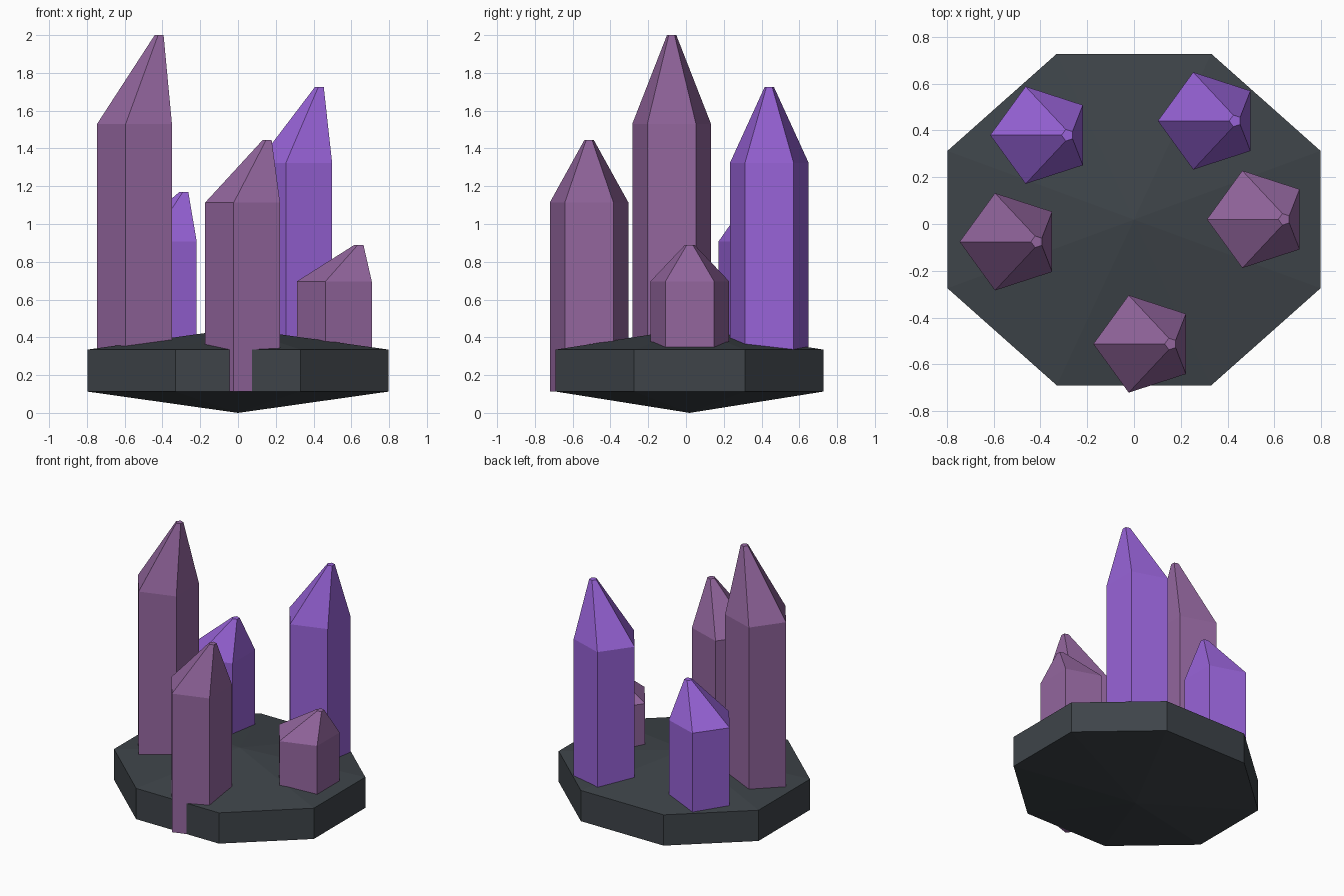
import bpy, bmesh, math

if "Cube" in bpy.data.objects:
    bpy.data.objects.remove(bpy.data.objects["Cube"])


def srgb(r, g, b):
    def lin(c):
        c /= 255
        return c / 12.92 if c <= 0.04045 else ((c + 0.055) / 1.055) ** 2.4
    return (lin(r), lin(g), lin(b), 1.0)


def material(name, color):
    m = bpy.data.materials.new(name)
    m.diffuse_color = color
    m.use_nodes = True
    m.node_tree.nodes["Principled BSDF"].inputs["Base Color"].default_value = m.diffuse_color
    return m


STONE = material("dark stone", srgb(62, 68, 73))
PLUM = material("plum crystal", srgb(147, 102, 158))
VIOLET = material("violet crystal", srgb(152, 99, 216))


def ring(bm, n, cx, cy, z, rx, ry, start):
    return [bm.verts.new((cx + rx * math.cos(start + 2 * math.pi * i / n),
                          cy + ry * math.sin(start + 2 * math.pi * i / n), z))
            for i in range(n)]


def bridge(bm, a, b):
    n = len(a)
    for i in range(n):
        j = (i + 1) % n
        bm.faces.new((a[i], a[j], b[j], b[i]))


def fan(bm, loop, apex):
    v = bm.verts.new(apex)
    for i in range(len(loop)):
        bm.faces.new((loop[i], loop[(i + 1) % len(loop)], v))


def finish(bm, name, mat):
    bmesh.ops.recalc_face_normals(bm, faces=bm.faces)
    me = bpy.data.meshes.new(name)
    bm.to_mesh(me)
    bm.free()
    me.materials.append(mat)
    ob = bpy.data.objects.new(name, me)
    bpy.context.collection.objects.link(ob)


# Rock base: octagonal slab with shallow cones above and below
BOTTOM, TOP = 0.113, 0.335
bm = bmesh.new()
rx, ry = 0.798 / math.cos(math.pi / 8), 0.709 / math.cos(math.pi / 8)
low = ring(bm, 8, 0, 0.019, BOTTOM, rx, ry, math.pi / 8)
high = ring(bm, 8, 0, 0.019, TOP, rx, ry, math.pi / 8)
bridge(bm, low, high)
fan(bm, low, (0, 0.019, 0))
fan(bm, high, (0, 0.019, TOP + 0.112))
finish(bm, "rock_base", STONE)


# Crystals: five-sided columns with a tip leaning towards +x
def crystal(name, x, y, top, mat):
    bm = bmesh.new()
    shoulder = BOTTOM + 0.751 * (top - BOTTOM)
    r = 0.219
    foot = ring(bm, 5, x, y, BOTTOM, r, r, math.pi)
    neck = ring(bm, 5, x, y, shoulder, r, r, math.pi)
    tip = ring(bm, 5, x + 0.112, y, top, 0.026, 0.026, math.pi)
    bridge(bm, foot, neck)
    bridge(bm, neck, tip)
    bm.faces.new(foot)
    bm.faces.new(tip)
    finish(bm, name, mat)


crystal("tall_left_crystal", -0.527, -0.076, 2.0, PLUM)
crystal("front_crystal", 0.045, -0.513, 1.445, PLUM)
crystal("short_right_crystal", 0.531, 0.020, 0.89, PLUM)
crystal("back_right_crystal", 0.321, 0.441, 1.725, VIOLET)
crystal("back_left_crystal", -0.396, 0.380, 1.17, VIOLET)
